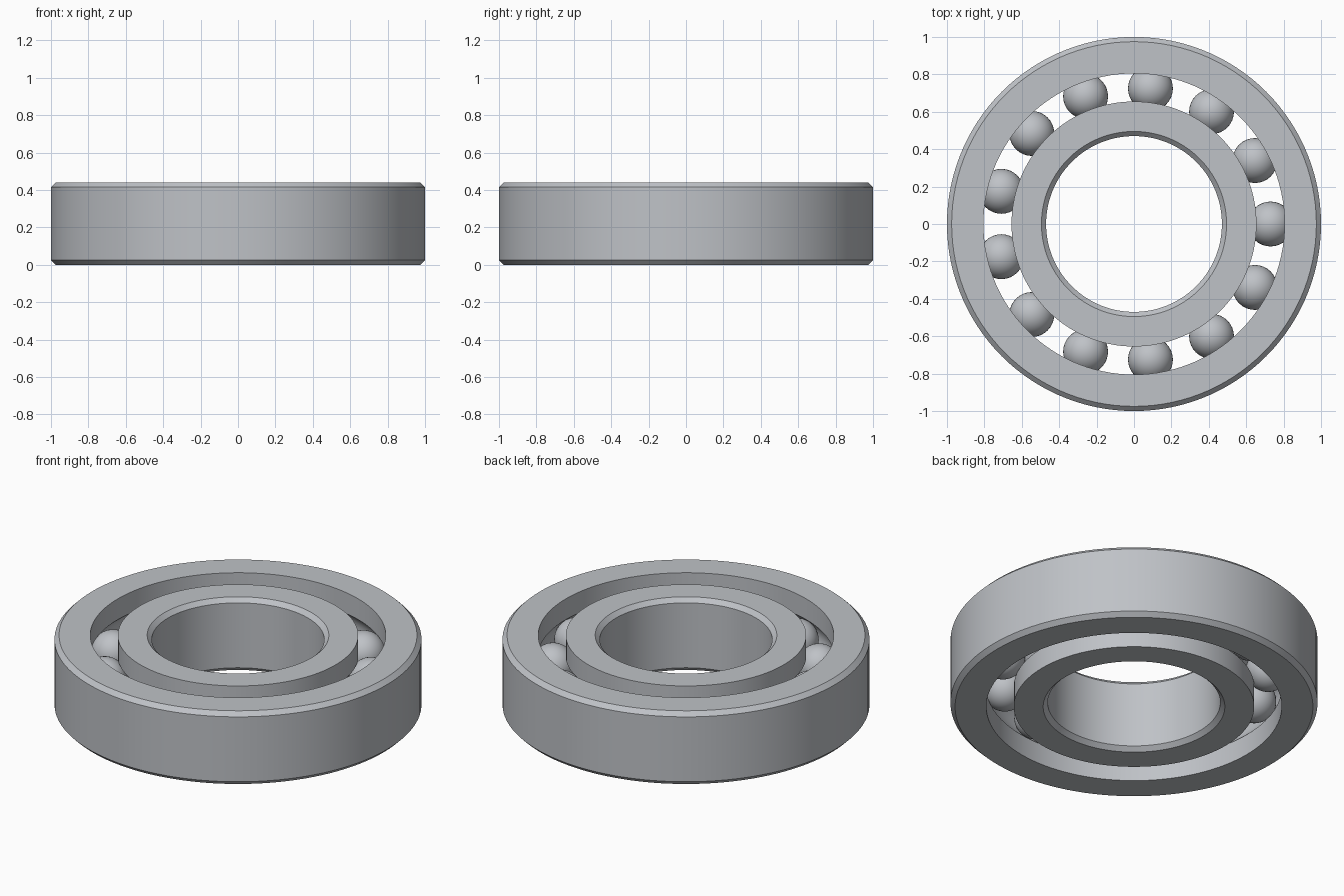
import bpy
import bmesh
from math import cos, sin, pi, sqrt, asin
from mathutils import Matrix

if "Cube" in bpy.data.objects:
    bpy.data.objects.remove(bpy.data.objects["Cube"])

HEIGHT = 0.44
MID = HEIGHT / 2
CHAMFER = 0.025
PITCH = 0.73        # radius of the circle of ball centres
BALL = 0.12
GROOVE = 0.121
SEGMENTS = 120
BALLS = 13

steel = bpy.data.materials.new("brushed steel")
steel.use_nodes = True
colour = (0.52, 0.54, 0.57, 1)
steel.diffuse_color = colour
steel.node_tree.nodes["Principled BSDF"].inputs["Base Color"].default_value = colour


def finish(bm, name, angle):
    bmesh.ops.recalc_face_normals(bm, faces=bm.faces)
    mesh = bpy.data.meshes.new(name)
    bm.to_mesh(mesh)
    bm.free()
    mesh.materials.append(steel)
    obj = bpy.data.objects.new(name, mesh)
    bpy.context.collection.objects.link(obj)
    bpy.ops.object.select_all(action='DESELECT')
    obj.select_set(True)
    bpy.context.view_layer.objects.active = obj
    bpy.ops.object.shade_smooth_by_angle(angle=angle)
    return obj


def ring(name, plain, race):
    """Turn a ring with a chamfered plain side and a grooved race side."""
    side = 1 if race > plain else -1
    profile = [(race, 0), (plain + side * CHAMFER, 0), (plain, CHAMFER),
               (plain, HEIGHT - CHAMFER), (plain + side * CHAMFER, HEIGHT),
               (race, HEIGHT)]
    # Ball groove, an arc that dips into the race from top to bottom
    reach = abs(race - PITCH)
    half = asin(sqrt(GROOVE ** 2 - reach ** 2) / GROOVE)
    for i in range(13):
        a = half * (1 - i / 6)
        profile.append((PITCH - side * GROOVE * cos(a), MID + GROOVE * sin(a)))
    bm = bmesh.new()
    verts = [bm.verts.new((r, 0, z)) for r, z in profile]
    edges = [bm.edges.new((v, verts[i - 1])) for i, v in enumerate(verts)]
    bmesh.ops.spin(bm, geom=verts + edges, cent=(0, 0, 0), axis=(0, 0, 1),
                   angle=2 * pi, steps=SEGMENTS, use_duplicate=False)
    bmesh.ops.remove_doubles(bm, verts=bm.verts, dist=0.0001)
    return finish(bm, name, pi / 6)


# Races
ring("outer_ring", 1.0, 0.805)
ring("inner_ring", 0.47, 0.655)

# Balls, evenly spaced around the pitch circle
for i in range(BALLS):
    a = 2 * pi * i / BALLS
    bm = bmesh.new()
    bmesh.ops.create_uvsphere(
        bm, u_segments=32, v_segments=20, radius=BALL,
        matrix=Matrix.Translation((PITCH * cos(a), PITCH * sin(a), MID)))
    finish(bm, f"ball_{i + 1}", pi / 3)
